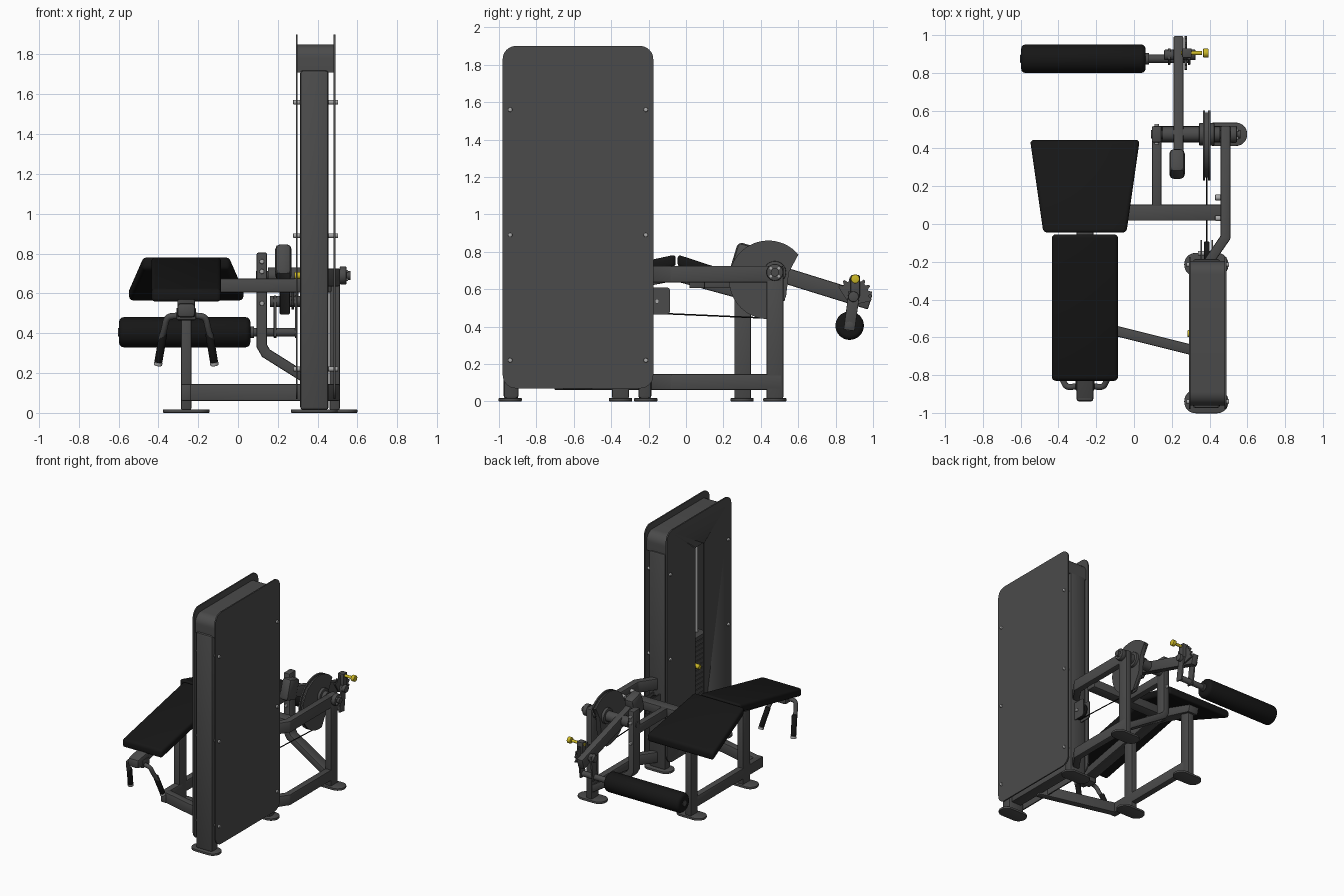
import bpy, bmesh, math
from mathutils import Vector as V

if "Cube" in bpy.data.objects:
    bpy.data.objects.remove(bpy.data.objects["Cube"])


def mat(name, c):
    m = bpy.data.materials.new(name)
    m.diffuse_color = (*c, 1)
    m.use_nodes = True
    m.node_tree.nodes["Principled BSDF"].inputs["Base Color"].default_value = m.diffuse_color
    return m


FRAME = mat("dark_grey", (0.07, 0.07, 0.07))
BLACK = mat("black_vinyl", (0.008, 0.008, 0.008))
YELLOW = mat("yellow", (0.6, 0.48, 0.02))
STEEL = mat("steel", (0.4, 0.4, 0.4))
X, Y, Z = V((1, 0, 0)), V((0, 1, 0)), V((0, 0, 1))


def finish(name, bm, m, bevel=0.0, seg=2):
    bmesh.ops.recalc_face_normals(bm, faces=bm.faces)
    me = bpy.data.meshes.new(name)
    bm.to_mesh(me)
    bm.free()
    ob = bpy.data.objects.new(name, me)
    bpy.context.collection.objects.link(ob)
    me.materials.append(m)
    bpy.ops.object.select_all(action='DESELECT')
    bpy.context.view_layer.objects.active = ob
    ob.select_set(True)
    if bevel:
        b = ob.modifiers.new("bevel", 'BEVEL')
        b.width, b.segments, b.limit_method = bevel, seg, 'ANGLE'
        bpy.ops.object.modifier_apply(modifier="bevel")
    bpy.ops.object.shade_smooth_by_angle(angle=math.radians(35))
    return ob


def prism(name, pts, vec, m=FRAME, bevel=0.0, seg=2):
    """Flat outline pushed along a vector."""
    bm = bmesh.new()
    a = [bm.verts.new(p) for p in pts]
    b = [bm.verts.new(V(p) + V(vec)) for p in pts]
    bm.faces.new(a)
    bm.faces.new(b)
    for i in range(len(a)):
        j = (i + 1) % len(a)
        bm.faces.new((a[i], a[j], b[j], b[i]))
    return finish(name, bm, m, bevel, seg)


def box(name, x0, x1, y0, y1, z0, z1, m=FRAME, bevel=0.006):
    return prism(name, [(x0, y0, z0), (x1, y0, z0), (x1, y1, z0), (x0, y1, z0)], (0, 0, z1 - z0), m, bevel)


def sweep(name, pts, side, w, h, m=FRAME, bevel=0.008):
    """Rectangular tube along a flat path with mitred corners; w lies along side."""
    pts, side, bm, rings = [V(p) for p in pts], V(side), bmesh.new(), []
    for i, p in enumerate(pts):
        t0 = (p - pts[i - 1]).normalized() if i else (pts[1] - p).normalized()
        t1 = (pts[i + 1] - p).normalized() if i < len(pts) - 1 else t0
        t = (t0 + t1).normalized()
        n = side.cross(t) * (h / 2 / t.dot(t1))
        s = side * w / 2
        rings.append([bm.verts.new(p + q) for q in (s + n, s - n, -s - n, n - s)])
    for a, b in zip(rings, rings[1:]):
        for i in range(4):
            j = (i + 1) % 4
            bm.faces.new((a[i], a[j], b[j], b[i]))
    bm.faces.new(rings[0])
    bm.faces.new(rings[-1])
    return finish(name, bm, m, bevel)


def cyl(name, p, q, r, m=FRAME, bevel=0.0, n=32, seg=2):
    p, q = V(p), V(q)
    rot = Z.rotation_difference(q - p)
    ring = [p + rot @ V((r * math.cos(a), r * math.sin(a), 0)) for a in (2 * math.pi * i / n for i in range(n))]
    return prism(name, ring, q - p, m, bevel, seg)


def arc(cu, cv, r, a0, a1, n):
    return [(cu + r * math.cos(math.radians(a0 + (a1 - a0) * i / n)),
             cv + r * math.sin(math.radians(a0 + (a1 - a0) * i / n))) for i in range(n + 1)]


def rounded(u0, u1, v0, v1, r, n=8):
    return (arc(u1 - r, v1 - r, r, 0, 90, n) + arc(u0 + r, v1 - r, r, 90, 180, n)
            + arc(u0 + r, v0 + r, r, 180, 270, n) + arc(u1 - r, v0 + r, r, 270, 360, n))


def side_plate(name, uv, x0, x1, m=FRAME, bevel=0.0):
    return prism(name, [(x0, u, v) for u, v in uv], (x1 - x0, 0, 0), m, bevel)


def tube(name, pts, r, m=FRAME):
    cu = bpy.data.curves.new(name, 'CURVE')
    cu.dimensions, cu.bevel_depth, cu.bevel_resolution, cu.use_fill_caps = '3D', r, 4, True
    s = cu.splines.new('NURBS')
    s.points.add(len(pts) - 1)
    for sp, p in zip(s.points, pts):
        sp.co = (*p, 1)
    s.use_endpoint_u, s.order_u = True, 3
    cu.materials.append(m)
    ob = bpy.data.objects.new(name, cu)
    bpy.context.collection.objects.link(ob)


# Weight tower: side panels, slot in the inner one
panel = rounded(-0.98, -0.175, 0.07, 1.9, 0.07)
side_plate("outer_panel", panel, 0.48, 0.49)
inner = side_plate("inner_panel", panel, 0.29, 0.30)
cutter = side_plate("slot_cutter", rounded(-0.64, -0.53, 0.22, 1.65, 0.015), 0.25, 0.35)
cutter.hide_render = True
bpy.context.view_layer.objects.active = inner
mod = inner.modifiers.new("slot", 'BOOLEAN')
mod.operation, mod.object, mod.solver = 'DIFFERENCE', cutter, 'EXACT'
bpy.ops.object.modifier_apply(modifier="slot")
bpy.data.objects.remove(cutter)

# Tower columns, cap and base
for nm, y0, y1 in (("front", -0.975, -0.895), ("rear", -0.255, -0.185)):
    box(nm + "_column", 0.312, 0.455, y0, y1, 0.015, 1.72, bevel=0.015)
cap = arc(-0.265, 1.78, 0.07, 0, 90, 8) + arc(-0.89, 1.78, 0.07, 90, 180, 8) + [(-0.96, 1.71), (-0.195, 1.71)]
side_plate("tower_cap", cap, 0.30, 0.48)
box("tower_base_beam", 0.34, 0.43, -0.92, -0.22, 0.075, 0.145)
for y in (-0.94, -0.215):
    for z in (0.22, 0.89, 1.56):
        cyl("panel_bolt", (0.277, y, z), (0.503, y, z), 0.012, STEEL, 0.003, 16)

# Weight stack, guide rods and selector pin
for i in range(20):
    z = 0.15 + i * 0.038
    box("weight_plate", 0.325, 0.45, -0.73, -0.43, z, z + 0.034, bevel=0.003)
for y in (-0.68, -0.585, -0.49):
    cyl("guide_rod", (0.385, y, 0.14), (0.385, y, 1.72), 0.011, STEEL, n=16)
cyl("selector_pin", (0.283, -0.58, 0.69), (0.33, -0.58, 0.69), 0.018, YELLOW, 0.004, 20)

# Feet
for nm, x, y in (("tower_front", 0.383, -0.94), ("tower_rear", 0.383, -0.215), ("seat_front", -0.26, -0.35),
                 ("seat_rear", -0.26, 0.3), ("pivot", 0.482, 0.475)):
    pts = rounded(x - 0.117, x + 0.117, y - 0.062, y + 0.062, 0.06)
    prism(nm + "_foot", [(u, v, 0) for u, v in pts], (0, 0, 0.018), FRAME, 0.004)

# Seat frame
sweep("seat_front_post", [(-0.26, -0.35, 0.015), (-0.26, -0.35, 0.64)], X, 0.052, 0.09)
sweep("seat_rear_post", [(-0.26, 0.303, 0.015), (-0.26, 0.303, 0.62)], X, 0.052, 0.09)
sweep("seat_base_beam", [(-0.26, -0.56, 0.103), (-0.26, 0.3, 0.103)], X, 0.052, 0.085)
sweep("tower_link_beam", [(-0.26, -0.525, 0.103), (0.36, -0.68, 0.103)], Z, 0.085, 0.055)
sweep("pad_rail", [(-0.26, -0.92, 0.515), (-0.26, -0.06, 0.68), (-0.26, 0.38, 0.56)], X, 0.09, 0.07)
box("rail_end_cap", -0.305, -0.215, -0.94, -0.87, 0.48, 0.55, bevel=0.015)

# Pads
front_pad = [(-0.435, -0.83, 0.555), (-0.085, -0.83, 0.555), (-0.085, -0.055, 0.72), (-0.435, -0.055, 0.72)]
prism("front_pad", front_pad, (0, 0, 0.065), BLACK, 0.02, 4)
rear_pad = [(-0.48, -0.045, 0.72), (-0.04, -0.045, 0.72), (0.03, 0.445, 0.56), (-0.55, 0.445, 0.56)]
prism("rear_pad", rear_pad, (0, 0, 0.065), BLACK, 0.02, 4)

# Hand grips under the front pad
box("grip_mount", -0.31, -0.21, -0.885, -0.80, 0.465, 0.53, bevel=0.01)
for s in (-1, 1):
    def gx(d):
        return -0.26 + s * d
    tube("grip_bar", [(gx(0), -0.85, 0.485), (gx(0.07), -0.865, 0.49), (gx(0.1), -0.86, 0.475),
                      (gx(0.11), -0.84, 0.42), (gx(0.125), -0.81, 0.37)], 0.016)
    cyl("grip_handle", (gx(0.115), -0.82, 0.40), (gx(0.14), -0.77, 0.255), 0.02, BLACK, 0.004, 20)
    cyl("grip_end", (gx(0.14), -0.77, 0.255), (gx(0.142), -0.766, 0.238), 0.021, STEEL, 0.003, 20)

# Pivot frame
route = [(0.395, -0.2), (0.485, -0.07), (0.485, 0.515)]
sweep("upper_side_beam", [(x, y, 0.68) for x, y in route], Z, 0.09, 0.052)
sweep("lower_side_beam", [(x, y, 0.103) for x, y in route], Z, 0.085, 0.052)
sweep("pivot_outer_post", [(0.485, 0.475, 0.015), (0.485, 0.475, 0.725)], X, 0.052, 0.09)
sweep("pivot_inner_post", [(0.12, 0.475, 0.805), (0.12, 0.475, 0.335), (0.14, 0.475, 0.30), (0.475, 0.475, 0.09)],
      Y, 0.085, 0.052)
sweep("cross_beam", [(-0.26, 0.06, 0.64), (0.47, 0.06, 0.64)], Z, 0.07, 0.085)
sweep("inner_side_beam", [(0.12, 0.06, 0.64), (0.12, 0.46, 0.64)], Z, 0.07, 0.05)
for z in (0.71, 0.76, 0.55):
    cyl("post_bolt", (0.12, 0.42, z), (0.12, 0.53, z), 0.012, STEEL, 0.003, 16)
for y in (0.03, 0.14):
    cyl("beam_bolt", (0.43, y, 0.69), (0.46, y, 0.69), 0.015, STEEL, 0.003, 16)

# Pivot axle and bearings
cyl("pivot_axle", (0.09, 0.475, 0.69), (0.565, 0.475, 0.69), 0.022)
cyl("pivot_sleeve", (0.15, 0.475, 0.69), (0.455, 0.475, 0.69), 0.04)
cyl("outer_bearing", (0.51, 0.475, 0.69), (0.545, 0.475, 0.69), 0.045, FRAME, 0.006)
for a in range(45, 360, 90):
    y, z = 0.475 + 0.03 * math.cos(math.radians(a)), 0.69 + 0.03 * math.sin(math.radians(a))
    cyl("bearing_bolt", (0.54, y, z), (0.552, y, z), 0.007, STEEL, n=12)

# Cam, hub and cable
rim = arc(0.44, 0.65, 0.21, 40, 278, 36)
core = arc(0.44, 0.65, 0.195, 40, 278, 36)
tail = [(0.535, 0.56), (0.55, 0.69)]
side_plate("cam_core", core + tail, 0.375, 0.395)
for x in (0.366, 0.393):
    side_plate("cam_flange", rim + tail, x, x + 0.011)
cyl("cam_hub", (0.345, 0.475, 0.69), (0.425, 0.475, 0.69), 0.06, FRAME, 0.004)
cyl("pull_cable", (0.385, -0.13, 0.47), (0.385, 0.44, 0.445), 0.004, BLACK, n=8)
housing = rounded(-0.22, -0.085, 0.465, 0.61, 0.02)
for x in (0.352, 0.41):
    side_plate("pulley_bracket", housing, x, x + 0.008)
cyl("pulley_wheel", (0.37, -0.155, 0.535), (0.4, -0.155, 0.535), 0.062, BLACK, 0.005)
cyl("pulley_bolt", (0.34, -0.155, 0.535), (0.43, -0.155, 0.535), 0.012, STEEL, n=16)

# Swing arm and counterweight
sweep("swing_arm", [(0.235, 0.33, 0.735), (0.235, 0.985, 0.532)], X, 0.052, 0.085)
sweep("counterweight", [(0.228, 0.255, 0.775), (0.228, 0.38, 0.737)], X, 0.082, 0.165, FRAME, 0.025)

# Roller adjuster: notched fan, pivot and pull knob
fan = [(0.90 + r * math.cos(a), 0.57 + r * math.sin(a)) for a, r in
       ((math.radians(-20 + 6 * i), 0.095 if i % 4 < 2 else 0.078) for i in range(30))]
side_plate("adjuster_fan", fan + [(0.86, 0.54), (0.91, 0.52)], 0.268, 0.28)
cyl("adjuster_pivot", (0.16, 0.895, 0.56), (0.325, 0.895, 0.56), 0.028, FRAME, 0.004)
box("knob_block", 0.255, 0.305, 0.88, 0.93, 0.56, 0.675)
cyl("knob_shaft", (0.25, 0.905, 0.655), (0.36, 0.905, 0.655), 0.011, YELLOW, n=16)
cyl("pull_knob", (0.365, 0.905, 0.655), (0.395, 0.905, 0.655), 0.024, YELLOW, 0.006)

# Roller and its hanger
for x in (0.186, 0.292):
    sweep("roller_hanger", [(x, 0.9, 0.585), (x, 0.872, 0.38)], X, 0.014, 0.06, FRAME, 0.003)
cyl("roller_axle", (-0.603, 0.875, 0.405), (0.3, 0.875, 0.405), 0.022, FRAME, 0.003)
cyl("roller_collar", (0.05, 0.875, 0.405), (0.08, 0.875, 0.405), 0.03)
cyl("roller_pad", (-0.598, 0.875, 0.405), (0.062, 0.875, 0.405), 0.076, BLACK, 0.025, 40, 3)
